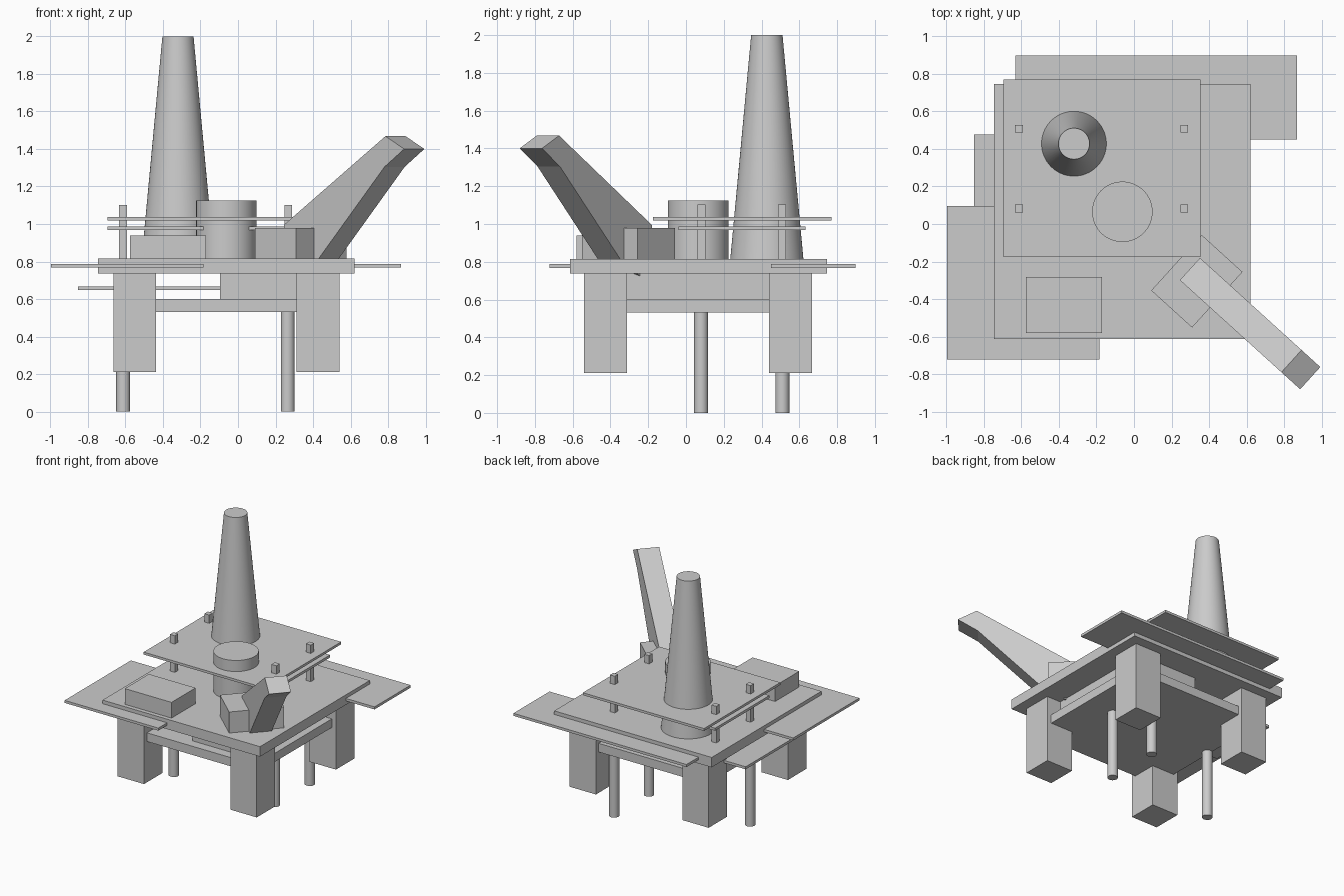
import bpy, bmesh, math
from mathutils import Vector

if "Cube" in bpy.data.objects:
    bpy.data.objects.remove(bpy.data.objects["Cube"])


def box(name, x0, x1, y0, y1, z0, z1, angle=0):
    bpy.ops.mesh.primitive_cube_add(size=1, location=((x0 + x1) / 2, (y0 + y1) / 2, (z0 + z1) / 2),
                                    rotation=(0, 0, angle))
    ob = bpy.context.object
    ob.name = name
    ob.scale = (x1 - x0, y1 - y0, z1 - z0)
    return ob


def cone(name, x, y, r0, r1, z0, z1, sides=64):
    bpy.ops.mesh.primitive_cone_add(vertices=sides, radius1=r0, radius2=r1, depth=z1 - z0,
                                    location=(x, y, (z0 + z1) / 2))
    ob = bpy.context.object
    ob.name = name
    bpy.ops.object.shade_smooth_by_angle(angle=math.radians(40))
    return ob


# Main deck and the lower deck hung between the columns
box("main_deck", -0.745, 0.62, -0.613, 0.746, 0.737, 0.815)
box("lower_deck", -0.63, 0.505, -0.505, 0.635, 0.532, 0.6)
box("machinery_room", -0.095, 0.42, -0.43, 0.56, 0.6, 0.737)

# Four square columns
for x in (-0.55, 0.427):
    for y in (-0.427, 0.554):
        box("support_column", x - 0.114, x + 0.114, y - 0.114, y + 0.114, 0.212, 0.737)

# Three round risers reaching the ground
for x, y in ((-0.612, 0.08), (0.265, 0.08), (0.265, 0.51)):
    cone("riser_pipe", x, y, 0.037, 0.037, 0, 0.737, 32)

# Thin outboard platforms
box("left_platform", -0.997, -0.185, -0.722, 0.097, 0.767, 0.787)
box("back_platform", -0.632, 0.868, 0.45, 0.897, 0.767, 0.787)
box("low_side_platform", -0.852, -0.09, -0.1, 0.478, 0.648, 0.668)

# Two raised sheets on square posts
box("upper_sheet", -0.695, 0.355, -0.175, 0.77, 1.018, 1.037)
box("middle_sheet", -0.695, 0.355, -0.04, 0.632, 0.967, 0.987)
for x in (-0.612, 0.268):
    for y in (0.083, 0.508):
        box("sheet_post", x - 0.021, x + 0.021, y - 0.021, y + 0.021, 0.8, 1.102)

# Derrick tower, tank and cabin
cone("derrick_tower", -0.32, 0.428, 0.194, 0.083, 0.81, 2.0)
cone("storage_tank", -0.062, 0.065, 0.161, 0.161, 0.81, 1.124)
box("deck_cabin", -0.575, -0.17, -0.58, -0.282, 0.81, 0.938)

# Crane house, turned to face the boom direction
direction = Vector((0.741, -0.672, 0)).normalized()
side = Vector((-direction.y, direction.x, 0))
turn = math.atan2(direction.y, direction.x)
hx, hy = 0.335, -0.305
box("crane_house", hx - 0.147, hx + 0.147, hy - 0.2, hy + 0.2, 0.81, 0.98, turn)

# Crane boom: side profile (distance along boom, height) extruded sideways
profile = [(0, 0.70), (0.05, 0.70), (0.25, 0.815), (0.725, 1.305),
           (0.866, 1.40), (0.731, 1.468), (0, 0.995)]
base = Vector((0.298, -0.24, 0))
bm = bmesh.new()
face = bm.faces.new([bm.verts.new(base + direction * u - side * 0.08 + Vector((0, 0, z)))
                     for u, z in profile])
ext = bmesh.ops.extrude_face_region(bm, geom=[face], use_keep_orig=True)
bmesh.ops.translate(bm, vec=side * 0.16,
                    verts=[g for g in ext["geom"] if isinstance(g, bmesh.types.BMVert)])
bmesh.ops.recalc_face_normals(bm, faces=bm.faces)
mesh = bpy.data.meshes.new("crane_boom")
bm.to_mesh(mesh)
bm.free()
bpy.context.collection.objects.link(bpy.data.objects.new("crane_boom", mesh))
